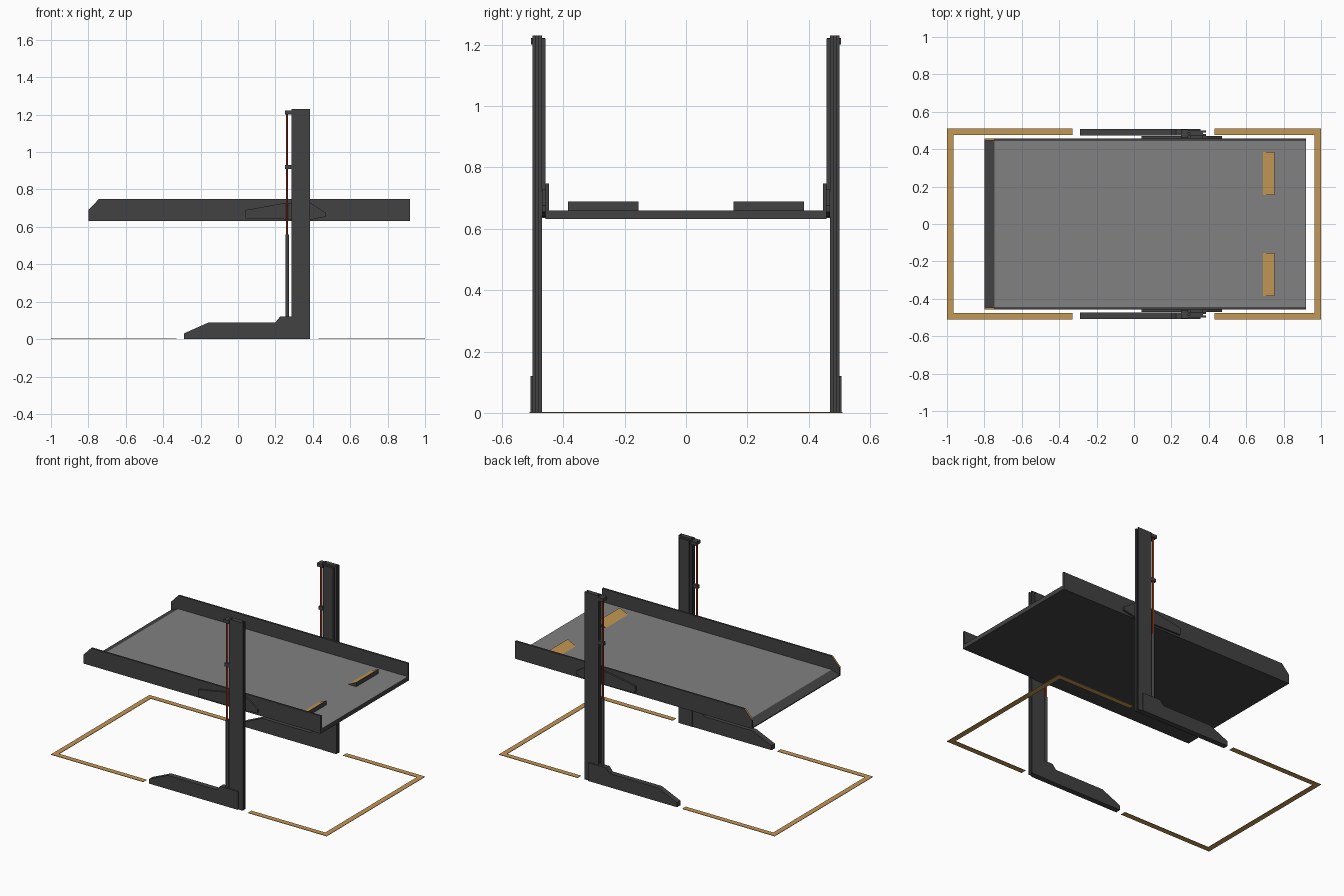
import bpy, bmesh

old = bpy.data.objects.get("Cube")
if old:
    bpy.data.objects.remove(old, do_unlink=True)


def material(name, rgb):
    m = bpy.data.materials.new(name)
    m.use_nodes = True
    m.diffuse_color = (*rgb, 1)
    m.node_tree.nodes["Principled BSDF"].inputs["Base Color"].default_value = (*rgb, 1)
    return m


dark = material("dark steel", (0.055, 0.055, 0.055))
grey = material("deck grey", (0.22, 0.22, 0.22))
amber = material("amber paint", (0.55, 0.31, 0.09))
red = material("red rod", (0.42, 0.05, 0.015))


def finish(name, bm, mats, rule=None):
    bmesh.ops.recalc_face_normals(bm, faces=bm.faces)
    bm.normal_update()
    if rule:
        for f in bm.faces:
            f.material_index = 1 if rule(f) else 0
    me = bpy.data.meshes.new(name)
    bm.to_mesh(me)
    bm.free()
    for m in mats:
        me.materials.append(m)
    ob = bpy.data.objects.new(name, me)
    bpy.context.collection.objects.link(ob)
    return ob


def extrude(name, points, vec, mats, rule=None):
    bm = bmesh.new()
    face = bm.faces.new([bm.verts.new(p) for p in points])
    geom = bmesh.ops.extrude_face_region(bm, geom=[face])["geom"]
    bmesh.ops.translate(bm, vec=vec, verts=[g for g in geom if isinstance(g, bmesh.types.BMVert)])
    return finish(name, bm, mats, rule)


def side_prism(name, xz, y0, y1, mats=(dark,), rule=None):
    return extrude(name, [(x, y0, z) for x, z in xz], (0, y1 - y0, 0), mats, rule)


def plan_prism(name, xy, z0, z1, mats=(dark,), rule=None):
    return extrude(name, [(x, y, z0) for x, y in xy], (0, 0, z1 - z0), mats, rule)


def box(name, x0, x1, y0, y1, z0, z1, mats=(dark,)):
    return plan_prism(name, [(x0, y0), (x1, y0), (x1, y1), (x0, y1)], z0, z1, mats)


def rod(name, x, y, z0, z1, r, mat):
    bpy.ops.mesh.primitive_cylinder_add(vertices=12, radius=r, depth=z1 - z0,
                                        location=(x, y, (z0 + z1) / 2))
    ob = bpy.context.object
    ob.name = name
    ob.data.materials.append(mat)
    bpy.ops.object.shade_smooth_by_angle()


# Deck with a dark entry ramp
side_prism("deck", [(-0.8, 0.632), (0.92, 0.632), (0.92, 0.66), (-0.745, 0.66), (-0.8, 0.638)],
           -0.446, 0.446, (dark, grey), lambda f: f.normal.z > 0.99)

wall = [(-0.8, 0.632), (0.92, 0.632), (0.92, 0.748), (-0.745, 0.748), (-0.8, 0.69)]
arm = [(0.04, 0.645), (0.39, 0.638), (0.47, 0.655), (0.47, 0.675), (0.39, 0.728), (0.25, 0.728), (0.04, 0.69)]
foot = [(-0.29, 0), (0.355, 0), (0.355, 0.12), (0.225, 0.12), (0.2, 0.09), (-0.155, 0.09), (-0.29, 0.03)]
beam = [(0.285, 0.5), (0.385, 0.5), (0.385, 0.49), (0.37, 0.49), (0.37, 0.48), (0.385, 0.48),
        (0.385, 0.47), (0.285, 0.47), (0.285, 0.48), (0.3, 0.48), (0.3, 0.49), (0.285, 0.49)]

for s, side in ((1, "back"), (-1, "front")):
    # Deck edge wall with painted slanted tip, carrying arm and wheel stop
    side_prism(side + "_deck_wall", wall, s * 0.446, s * 0.458, (dark, amber),
               lambda f: f.normal.x < -0.3 and f.normal.z > 0.3)
    side_prism(side + "_carrier_arm", arm, s * 0.458, s * 0.47)
    side_prism(side + "_wheel_stop", [(0.69, 0.66), (0.75, 0.66), (0.75, 0.689)],
               s * 0.155, s * 0.385, (dark, amber), lambda f: f.normal.z > 0.3)

    # Column, inner guide and foot
    plan_prism(side + "_column", [(x, s * y) for x, y in beam], 0, 1.23)
    box(side + "_inner_guide", 0.3, 0.37, s * 0.458, s * 0.47, 0.635, 1.22)
    side_prism(side + "_foot", foot, s * 0.472, s * 0.507)

    # Lifting cylinder, rod and brackets
    rod(side + "_cylinder", 0.264, s * 0.487, 0.11, 0.56, 0.01, dark)
    rod(side + "_lift_rod", 0.262, s * 0.487, 0.56, 1.21, 0.006, red)
    box(side + "_rod_clamp", 0.25, 0.286, s * 0.478, s * 0.497, 0.91, 0.932)
    box(side + "_rod_bracket", 0.25, 0.29, s * 0.46, s * 0.505, 1.2, 1.222)

# Floor markings, one open frame at each end
for name, end, tip in (("left", 1, 0.43), ("right", -1, -0.33)):
    inner = end * 0.965
    plan_prism(name + "_floor_marking",
               [(tip, 0.51), (end, 0.51), (end, -0.51), (tip, -0.51),
                (tip, -0.475), (inner, -0.475), (inner, 0.475), (tip, 0.475)], 0, 0.003, (amber,))
